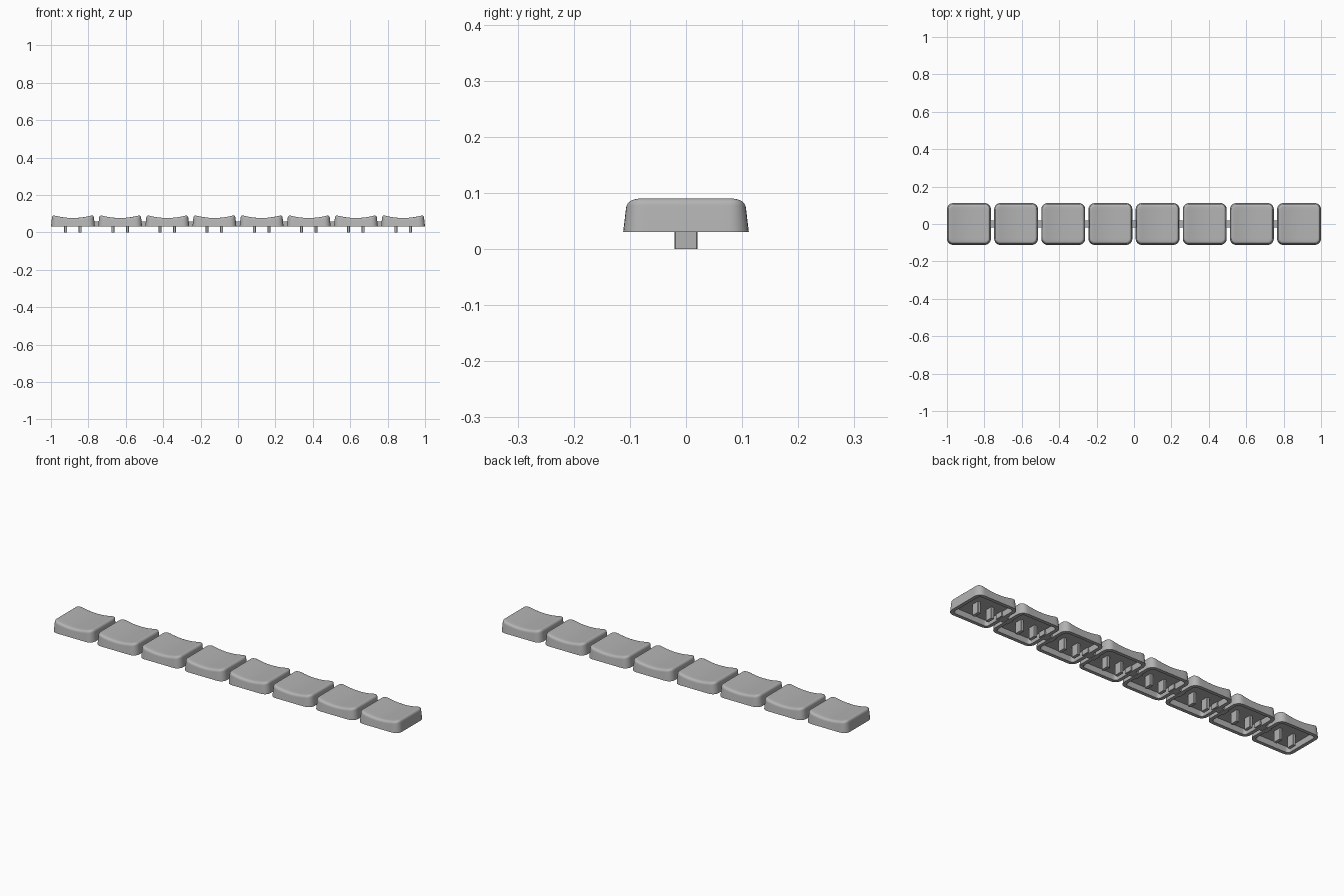
import bpy, bmesh, math

cube = bpy.data.objects.get("Cube")
if cube:
    bpy.data.objects.remove(cube, do_unlink=True)

grey = bpy.data.materials.new("light_grey_plastic")
grey.use_nodes = True
COLOUR = (0.45, 0.45, 0.45, 1)
grey.diffuse_color = COLOUR
grey.node_tree.nodes["Principled BSDF"].inputs["Base Color"].default_value = COLOUR

COUNT, HALF_X, HALF_Y = 8, 0.1175, 0.112
PITCH = (2 - 2 * HALF_X) / (COUNT - 1)
BOTTOM, TOP, DIP, CEILING = 0.03, 0.091, 0.0145, 0.057
CORNER, FILLET, TAPER = 0.034, 0.014, 0.005


def outline(inset):
    """Rounded rectangle, with its straight edges divided to follow the dish."""
    hx, hy = HALF_X - inset, HALF_Y - inset
    r = max(CORNER - inset, 0.012)
    r = min(r, hx * 0.9, hy * 0.9)
    corners = []
    for k, (sx, sy) in enumerate([(1, 1), (-1, 1), (-1, -1), (1, -1)]):
        arc = [math.radians(90 * k + 90 * i / 6) for i in range(7)]
        corners.append([(sx * (hx - r) + r * math.cos(a),
                         sy * (hy - r) + r * math.sin(a)) for a in arc])
    points = []
    for k in range(4):
        points += corners[k]
        a, b = corners[k][-1], corners[(k + 1) % 4][0]
        points += [(a[0] + (b[0] - a[0]) * i / 12, a[1] + (b[1] - a[1]) * i / 12)
                   for i in range(1, 12)]
    return points


def dish(x):
    """Height of the top, scooped across x."""
    return TOP - DIP * (1 - min(1, (x / 0.104) ** 2))


def ring(bm, inset, height):
    return [bm.verts.new((x, y, height(x))) for x, y in outline(inset)]


def bridge(bm, lower, upper):
    n = len(lower)
    for i in range(n):
        j = (i + 1) % n
        bm.faces.new((lower[i], lower[j], upper[j], upper[i]))


def keycap_mesh():
    bm = bmesh.new()
    # Underside recess, rim and outer wall
    rings = [ring(bm, 0.022, lambda x: CEILING),
             ring(bm, 0.018, lambda x: BOTTOM),
             ring(bm, 0, lambda x: BOTTOM)]
    bm.faces.new(list(reversed(rings[0])))
    # Rounded shoulder
    for i in range(6):
        a = math.radians(18 * i)
        rings.append(ring(bm, TAPER + FILLET * (1 - math.cos(a)),
                          lambda x, a=a: dish(x) - FILLET * (1 - math.sin(a))))
    # Scooped top
    for inset in (0.036, 0.055, 0.075, 0.095):
        rings.append(ring(bm, inset, dish))
    for lower, upper in zip(rings, rings[1:]):
        bridge(bm, lower, upper)
    bm.faces.new(rings[-1])
    bmesh.ops.recalc_face_normals(bm, faces=bm.faces)
    mesh = bpy.data.meshes.new("keycap")
    bm.to_mesh(mesh)
    bm.free()
    return mesh


def box_mesh(name, size, bevel=0):
    bm = bmesh.new()
    bmesh.ops.create_cube(bm, size=1)
    bmesh.ops.scale(bm, vec=size, verts=bm.verts)
    if bevel:
        upright = [e for e in bm.edges
                   if abs(e.verts[0].co.z - e.verts[1].co.z) > 0.001]
        bmesh.ops.bevel(bm, geom=upright, offset=bevel, segments=1, affect='EDGES')
    mesh = bpy.data.meshes.new(name)
    bm.to_mesh(mesh)
    bm.free()
    return mesh


def place(name, mesh, location):
    obj = bpy.data.objects.new(name, mesh)
    obj.location = location
    bpy.context.collection.objects.link(obj)
    return obj


cap = keycap_mesh()
prong = box_mesh("prong", (0.016, 0.041, 0.06), 0.002)
link = box_mesh("link", (0.07, 0.04, 0.025))
for mesh in (cap, prong, link):
    mesh.materials.append(grey)

# Row of keycaps with two prongs each, joined by short links
for i in range(COUNT):
    x = (i - (COUNT - 1) / 2) * PITCH
    key = place(f"keycap_{i + 1}", cap, (x, 0, 0))
    for side, sx in (("left", 1), ("right", -1)):
        place(f"prong_{side}_{i + 1}", prong, (x + sx * 0.039, 0, 0.03))
    if i < COUNT - 1:
        place(f"link_{i + 1}", link, (x + PITCH / 2, 0, 0.0445))

# Smooth the shared keycap surface, keeping the rim sharp
bpy.ops.object.select_all(action='DESELECT')
key.select_set(True)
bpy.context.view_layer.objects.active = key
bpy.ops.object.shade_smooth_by_angle(angle=math.radians(35))
